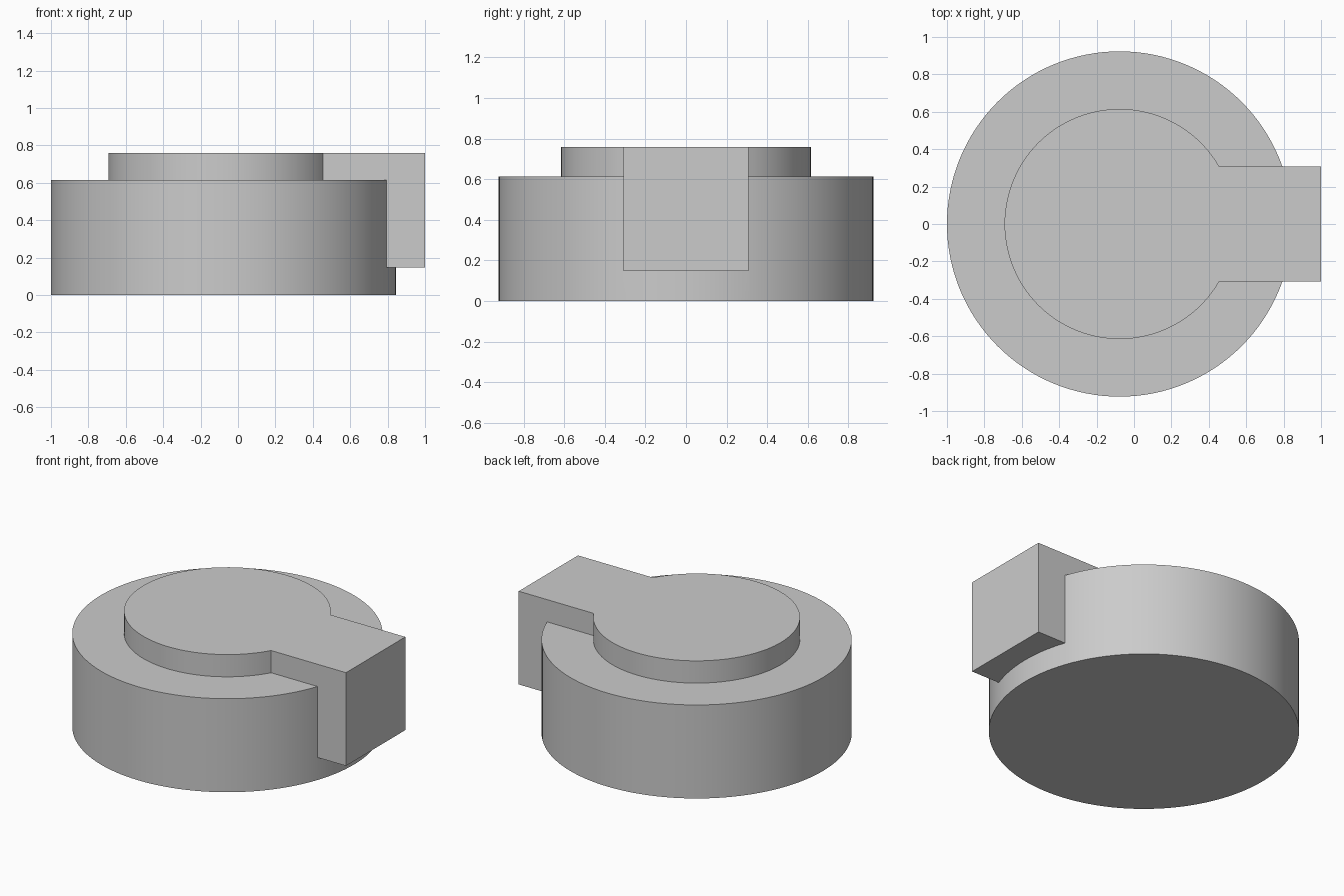
import bpy, bmesh
from math import sin, cos, asin, pi

if "Cube" in bpy.data.objects:
    bpy.data.objects.remove(bpy.data.objects["Cube"])

CX = -0.077                      # shared disc axis
R_BASE, R_BOSS, HALF_ARM = 0.923, 0.615, 0.3075


def prism(name, outline, z0, z1):
    """Solid extruded upward from a closed outline."""
    bm = bmesh.new()
    face = bm.faces.new([bm.verts.new((x, y, z0)) for x, y in outline])
    ext = bmesh.ops.extrude_face_region(bm, geom=[face], use_keep_orig=True)
    verts = [v for v in ext["geom"] if isinstance(v, bmesh.types.BMVert)]
    bmesh.ops.translate(bm, verts=verts, vec=(0, 0, z1 - z0))
    bmesh.ops.recalc_face_normals(bm, faces=bm.faces)
    mesh = bpy.data.meshes.new(name)
    bm.to_mesh(mesh)
    bm.free()
    obj = bpy.data.objects.new(name, mesh)
    bpy.context.collection.objects.link(obj)
    return obj


def arc(r, a0, a1, n):
    return [(CX + r * cos(a0 + (a1 - a0) * i / n),
             r * sin(a0 + (a1 - a0) * i / n)) for i in range(n + 1)]


# Round base
base = prism("round_base", arc(R_BASE, 0, 2 * pi, 128)[:-1], 0, 0.614)

# Raised disc with the side lug: keyhole outline sunk into the base
a = asin(HALF_ARM / R_BOSS)
keyhole = arc(R_BOSS, a, 2 * pi - a, 96) + [(1, -HALF_ARM), (1, HALF_ARM)]
lug = prism("raised_disc_and_lug", keyhole, 0.148, 0.76)

# Join both into one solid
mod = base.modifiers.new("union", "BOOLEAN")
mod.operation = "UNION"
mod.solver = "EXACT"
mod.object = lug
bpy.context.view_layer.objects.active = base
base.select_set(True)
bpy.ops.object.modifier_apply(modifier=mod.name)
bpy.data.objects.remove(lug)
base.name = "round_base_with_lug"
bpy.ops.object.shade_smooth_by_angle(angle=pi / 6)
